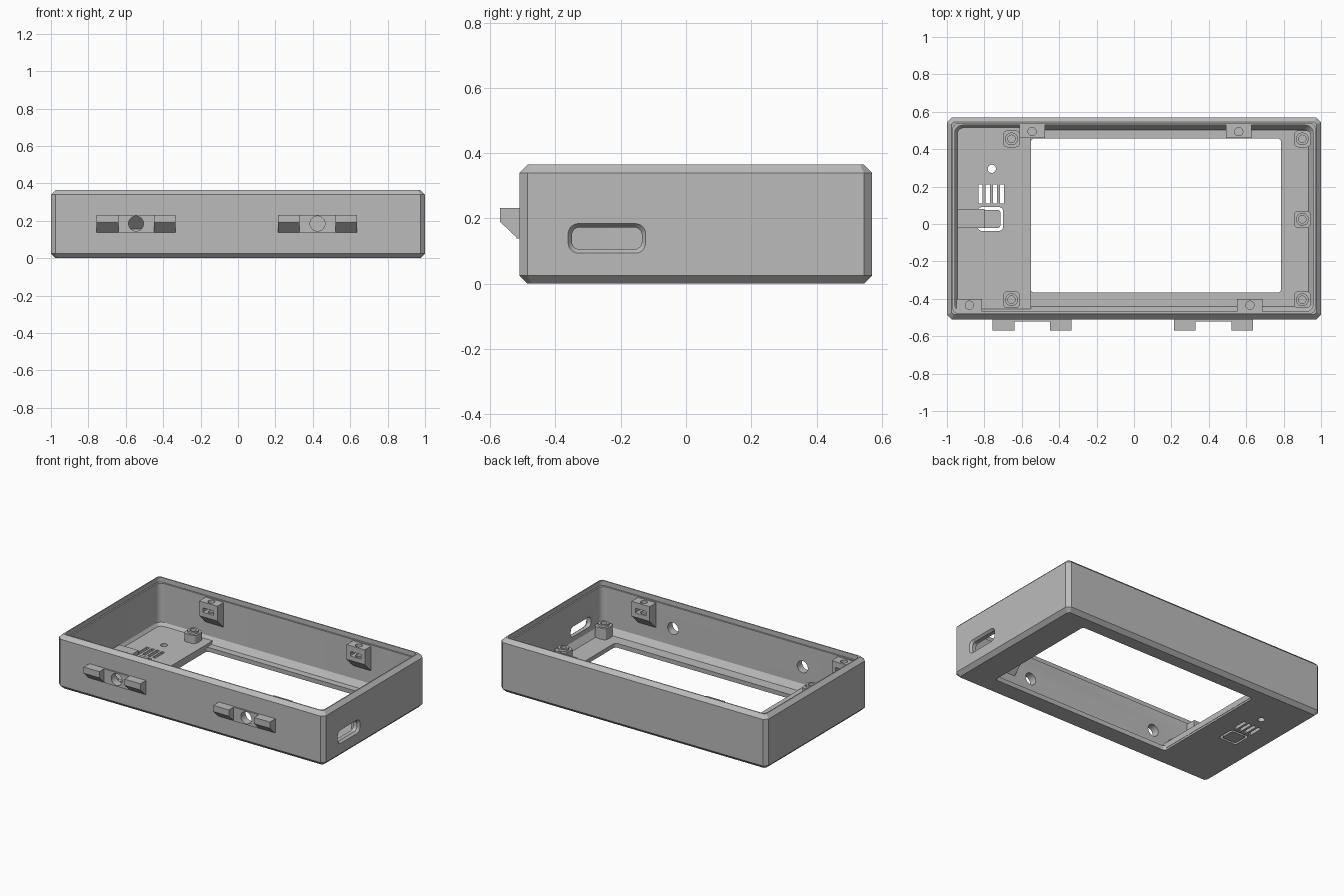
import bpy, bmesh, math
from mathutils import Matrix

if "Cube" in bpy.data.objects:
    bpy.data.objects.remove(bpy.data.objects["Cube"])

grey = bpy.data.materials.new("plain_grey")
grey.use_nodes = True
colour = (0.5, 0.5, 0.5, 1)
grey.diffuse_color = colour
grey.node_tree.nodes["Principled BSDF"].inputs["Base Color"].default_value = colour


def ring(x0, x1, y0, y1, r, n=1):
    """Rectangle outline with rounded corners; n = 1 gives chamfers."""
    corners = [(x1 - r, y1 - r), (x0 + r, y1 - r), (x0 + r, y0 + r), (x1 - r, y0 + r)]
    points = []
    for i, (cx, cy) in enumerate(corners):
        for k in range(n + 1):
            a = (i + k / n) * math.pi / 2
            points.append((cx + r * math.cos(a), cy + r * math.sin(a)))
    return points


def circle(x, y, r, n=32):
    return [(x + r * math.cos(k * math.tau / n), y + r * math.sin(k * math.tau / n))
            for k in range(n)]


def loft(name, levels, matrix=Matrix()):
    """Closed solid through (outline, height) levels."""
    bm = bmesh.new()
    rings = [[bm.verts.new((x, y, z)) for x, y in pts] for pts, z in levels]
    for a, b in zip(rings, rings[1:]):
        n = len(a)
        for i in range(n):
            j = (i + 1) % n
            bm.faces.new((a[i], a[j], b[j], b[i]))
    bm.faces.new(rings[0][::-1])
    bm.faces.new(rings[-1])
    bm.transform(matrix)
    bmesh.ops.recalc_face_normals(bm, faces=bm.faces[:])
    mesh = bpy.data.meshes.new(name)
    bm.to_mesh(mesh)
    bm.free()
    mesh.materials.append(grey)
    obj = bpy.data.objects.new(name, mesh)
    bpy.context.collection.objects.link(obj)
    return obj


def box(name, x0, x1, y0, y1, z0, z1):
    pts = [(x0, y0), (x1, y0), (x1, y1), (x0, y1)]
    return loft(name, [(pts, z0), (pts, z1)])


def cut(target, cutters):
    for c in cutters:
        m = target.modifiers.new("cut", 'BOOLEAN')
        m.operation, m.solver, m.object = 'DIFFERENCE', 'EXACT', c
    graph = bpy.context.evaluated_depsgraph_get()
    graph.update()
    mesh = bpy.data.meshes.new_from_object(target.evaluated_get(graph))
    target.modifiers.clear()
    target.data = mesh
    for c in cutters:
        bpy.data.objects.remove(c)


def smooth(obj):
    bpy.ops.object.select_all(action='DESELECT')
    obj.select_set(True)
    bpy.context.view_layer.objects.active = obj
    bpy.ops.object.shade_smooth_by_angle(angle=math.radians(28))


# Axis maps: profile (a, b, height) to world directions
ALONG_X = Matrix(((0, 0, 1, 0), (1, 0, 0, 0), (0, 1, 0, 0), (0, 0, 0, 1)))
ALONG_Y = Matrix(((1, 0, 0, 0), (0, 0, 1, 0), (0, 1, 0, 0), (0, 0, 0, 1)))

BACK, FRONT, TOP, C = 0.57, -0.51, 0.365, 0.025
FLOOR, PLATE = 0.03, 0.05


def inset(d, r, n=1):
    return ring(-1 + d, 1 - d, FRONT + d, BACK - d, r, n)


# Open tray with chamfered outside edges
shell = loft("case_shell", [(inset(C, 0.012), 0), (inset(0, C), C),
                            (inset(0, C), TOP - C), (inset(C, 0.012), TOP)])
cavity = loft("cavity", [(inset(0.068, 0.03, 6), FLOOR), (inset(0.042, 0.04, 6), FLOOR + 0.04),
                         (inset(0.042, 0.04, 6), 0.335)])
lip = loft("lip", [(inset(0.032, 0.03, 6), 0.333), (inset(0.032, 0.03, 6), 0.5)])
cutters = [cavity, lip]

# Screen window with a slightly flared edge
cutters.append(loft("window", [(ring(-0.555, 0.79, -0.37, 0.46, 0.02, 4), -0.02),
                               (ring(-0.55, 0.785, -0.365, 0.455, 0.02, 4), 0.07)]))
# Connector opening in the side wall
port = ring(-0.35, -0.135, 0.105, 0.173, 0.025, 6)
port_edge = ring(-0.362, -0.123, 0.093, 0.185, 0.032, 6)
cutters.append(loft("port", [(port, 0.9), (port, 0.985), (port_edge, 1.001)], ALONG_X))
# Round fixing holes through the front wall
HOLES = (-0.545, 0.425)
for x in HOLES:
    cutters.append(loft("front_hole", [(circle(x, 0.185, 0.04), -0.6),
                                       (circle(x, 0.185, 0.04), -0.43)], ALONG_Y))
cut(shell, cutters)
smooth(shell)

# Thicker floor plate beside the window, with vents and a button cut-out
plate = box("floor_plate", -0.945, -0.551, -0.455, 0.515, 0.012, PLATE)
openings = [(loft, [(circle(-0.76, 0.295, 0.022), -0.1), (circle(-0.76, 0.295, 0.022), 0.2)])]


def floor_cutters():
    result = [loft("small_hole", [(circle(-0.76, 0.295, 0.022), -0.1),
                                  (circle(-0.76, 0.295, 0.022), 0.2)])]
    for i in range(4):
        x = -0.82 + i * 0.038
        result.append(box("vent", x - 0.011, x + 0.011, 0.11, 0.21, -0.1, 0.2))
    gap = ring(-0.835, -0.7, -0.037, 0.09, 0.02, 4)
    result.append(loft("button_gap", [(gap, -0.1), (gap, 0.2)]))
    return result


cut(plate, floor_cutters())
cut(shell, floor_cutters())

# Push button on a springy arm
button = ring(-0.822, -0.715, -0.022, 0.075, 0.012, 4)
loft("button", [(button, 0.0), (button, 0.06)])
box("button_arm", -0.945, -0.8, -0.022, 0.08, 0.055, 0.085)
box("button_arm_root", -0.945, -0.85, -0.022, 0.08, 0.04, 0.06)

# Screw posts
for x, y in ((-0.655, 0.455), (-0.655, -0.405), (0.9, 0.455), (0.9, 0.025), (0.9, -0.405)):
    body = ring(x - 0.045, x + 0.045, y - 0.045, y + 0.045, 0.022, 3)
    post = loft("screw_post", [(body, 0.015), (body, 0.105)])
    collar = loft("post_collar", [(circle(x, y, 0.034), 0.09), (circle(x, y, 0.034), 0.12)])
    for part in (post, collar):
        cut(part, [loft("bore", [(circle(x, y, 0.02, 20), 0.06), (circle(x, y, 0.02, 20), 0.2)])])
        smooth(part)

# Lid tabs with screw hole and nut slot, sloped below
for x, wall, s in ((-0.545, 0.54, 1), (0.56, 0.54, 1), (-0.88, -0.48, -1), (0.62, -0.48, -1)):
    face = wall - s * 0.08
    profile = [(wall, 0.325), (face, 0.325), (face, 0.225), (wall, 0.145)]
    tab = loft("lid_tab", [(profile, x - 0.068), (profile, x + 0.068)], ALONG_X)
    y = face + s * 0.034
    lo, hi = sorted((face - s * 0.02, face + s * 0.058))
    cut(tab, [loft("screw_hole", [(circle(x, y, 0.022, 24), 0.24), (circle(x, y, 0.022, 24), 0.4)]),
              box("nut_slot", x - 0.04, x + 0.04, lo, hi, 0.255, 0.285)])

# Hook blocks and pad around each front hole
hook = [(-0.5, 0.232), (-0.57, 0.232), (-0.57, 0.19), (-0.515, 0.138), (-0.5, 0.138)]
for x in HOLES:
    for s in (-1, 1):
        loft("front_hook", [(hook, x + s * 0.095), (hook, x + s * 0.212)], ALONG_X)
    pad = box("hole_pad", x - 0.095, x + 0.095, -0.52, -0.505, 0.138, 0.232)
    cut(pad, [loft("pad_hole", [(circle(x, 0.185, 0.04), -0.6),
                                (circle(x, 0.185, 0.04), -0.4)], ALONG_Y)])
